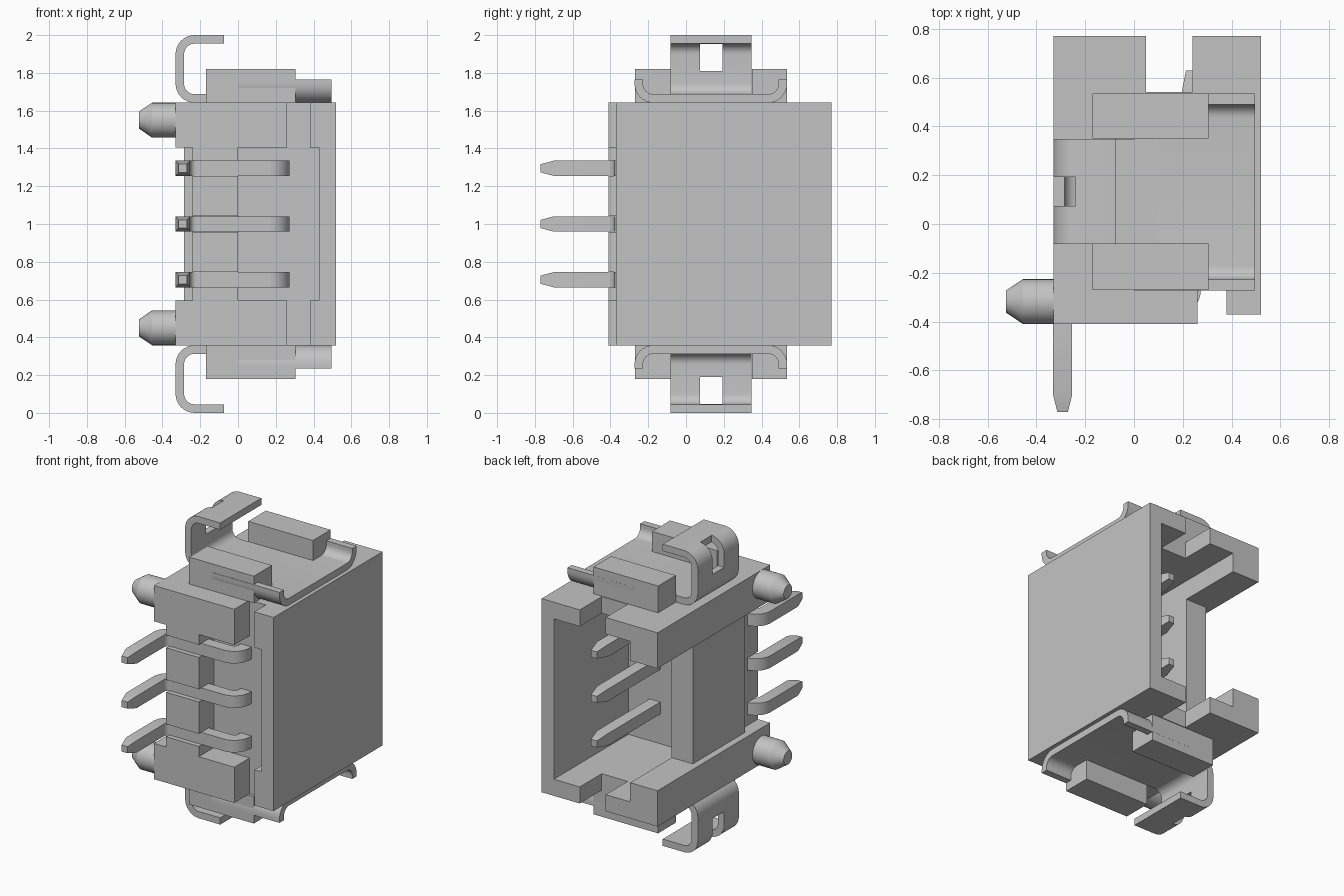
import bpy, bmesh
from math import sin, cos, pi, radians
from mathutils import Vector

if "Cube" in bpy.data.objects:
    bpy.data.objects.remove(bpy.data.objects["Cube"])

grey = bpy.data.materials.new("light_grey")
grey.use_nodes = True
grey.diffuse_color = (0.55, 0.55, 0.55, 1)
grey.node_tree.nodes["Principled BSDF"].inputs["Base Color"].default_value = (0.55, 0.55, 0.55, 1)


def loft(name, rings, smooth=True):
    """Skin a list of equal-sized point rings and cap both ends."""
    bm = bmesh.new()
    loops = [[bm.verts.new(p) for p in ring] for ring in rings]
    n = len(loops[0])
    for a, b in zip(loops, loops[1:]):
        for i in range(n):
            j = (i + 1) % n
            bm.faces.new((a[i], a[j], b[j], b[i]))
    bm.faces.new(loops[0])
    bm.faces.new(loops[-1])
    bmesh.ops.recalc_face_normals(bm, faces=bm.faces)
    mesh = bpy.data.meshes.new(name)
    bm.to_mesh(mesh)
    bm.free()
    ob = bpy.data.objects.new(name, mesh)
    bpy.context.collection.objects.link(ob)
    mesh.materials.append(grey)
    if smooth:
        activate(ob)
        bpy.ops.object.shade_smooth_by_angle(angle=radians(30))
    return ob


def activate(ob):
    bpy.ops.object.select_all(action='DESELECT')
    ob.select_set(True)
    bpy.context.view_layer.objects.active = ob


def box(name, x0, x1, y0, y1, z0, z1):
    return loft(name, [[(x0, y0, z), (x1, y0, z), (x1, y1, z), (x0, y1, z)] for z in (z0, z1)], False)


def cut(ob, *bounds):
    """Subtract a box from an object."""
    cutter = box("cutter", *bounds)
    cutter.hide_render = True
    mod = ob.modifiers.new("cut", 'BOOLEAN')
    mod.operation, mod.solver, mod.object = 'DIFFERENCE', 'EXACT', cutter
    activate(ob)
    bpy.ops.object.modifier_apply(modifier=mod.name)
    bpy.data.objects.remove(cutter)


def arc(cx, cy, r, a0, a1, steps=8):
    angles = [radians(a0 + (a1 - a0) * i / steps) for i in range(steps + 1)]
    return [(cx + r * cos(a), cy + r * sin(a)) for a in angles]


def strip(name, path, thick, depth, place, tips=1.0):
    """Sweep a rectangle along a planar path; place(u, v, w) maps it to space."""
    pts = [Vector(p) for p in path]
    rings = []
    for i, p in enumerate(pts):
        d0 = (p - pts[i - 1]).normalized() if i else Vector((0, 0))
        d1 = (pts[i + 1] - p).normalized() if i < len(pts) - 1 else Vector((0, 0))
        t = (d0 + d1).normalized()
        k = tips if i in (0, len(pts) - 1) else 1.0
        n = Vector((-t.y, t.x)) * thick / 2 * k
        w = depth / 2 * k
        a, b = p + n, p - n
        rings.append([place(a.x, a.y, -w), place(b.x, b.y, -w), place(b.x, b.y, w), place(a.x, a.y, w)])
    return loft(name, rings)


BOT, TOP = 0.358, 1.642
LO, HI = 0.595, 1.405          # inner edges of the two rails
PINS = (0.705, 1.0, 1.295)

# Housing: block with cavity, openings and notches removed
housing = box("housing", -0.33, 0.52, -0.41, 0.77, BOT, TOP)
cut(housing, -0.13, 0.43, -0.01, 0.9, 0.468, 1.532)      # plug cavity
cut(housing, -0.5, -0.05, 0.335, 0.9, LO, HI)            # open side
cut(housing, -0.5, -0.285, -0.6, 0.9, LO, HI)            # sunk side wall
cut(housing, -0.5, -0.24, -0.6, -0.21, LO, HI)           # front corner step
cut(housing, 0.0, 0.43, -0.6, -0.25, LO, HI)             # front recess
cut(housing, 0.26, 0.38, -0.6, -0.25, 0.2, 1.8)          # gap beside the rails
cut(housing, 0.36, 0.7, -0.6, -0.37, 0.2, 1.8)           # plate set back
cut(housing, 0.05, 0.24, 0.54, 0.9, 0.2, 1.8)            # key notches
for z in PINS:
    cut(housing, -0.4, 0.05, -0.6, -0.30, z - 0.042, z + 0.042)

# Contact pins: leg, bend, run along the front, bend, contact
pin_path = ([(-0.2925, -0.77), (-0.2925, -0.70)]
            + arc(-0.22, -0.415, 0.0725, 180, 90)
            + arc(0.162, -0.27, 0.0725, -90, 0)
            + [(0.2345, 0.54), (0.2345, 0.63)])
for i, z in enumerate(PINS):
    strip(f"contact_pin_{i + 1}", pin_path, 0.078, 0.08, lambda u, v, w, z=z: (u, v, z + w), 0.55)

for side, s in (("upper", 1), ("lower", -1)):
    def mz(h):
        return 1 + s * (h - 1)

    # Locating peg with tapered tip
    loft(f"{side}_peg", [[(x, -0.318 + r * cos(a), mz(1.55) + r * sin(a))
                          for a in (2 * pi * i / 32 for i in range(32))]
                         for x, r in ((-0.30, 0.092), (-0.455, 0.092), (-0.525, 0.045))])

    # Blocks that hold the clip
    z0, z1 = sorted((mz(TOP), mz(1.82)))
    box(f"{side}_front_block", -0.17, 0.305, -0.27, -0.08, z0, z1)
    box(f"{side}_back_block", -0.17, 0.305, 0.35, 0.535, z0, z1)

    # Clip plate with upturned edges
    zc = TOP + 0.0225
    dish = ([(-0.25, 1.764)] + arc(-0.172, zc + 0.078, 0.078, 180, 270)
            + arc(0.435, zc + 0.078, 0.078, -90, 0) + [(0.513, 1.764)])
    strip(f"{side}_clip_plate", dish, 0.045, 0.495, lambda u, v, w: (0.2475 + w, u, mz(v)))

    # Clip hook curling outward, with a slot
    hook = ([(0.1, zc)] + arc(-0.23, zc + 0.078, 0.078, 270, 180)
            + arc(-0.23, 1.9775 - 0.078, 0.078, 180, 90) + [(-0.073, 1.9775)])
    hook_ob = strip(f"{side}_clip_hook", hook, 0.045, 0.43, lambda u, v, w: (u, 0.133 + w, mz(v)))
    z0, z1 = sorted((mz(1.81), mz(2.1)))
    cut(hook_ob, -0.5, -0.24, 0.073, 0.193, z0, z1)
